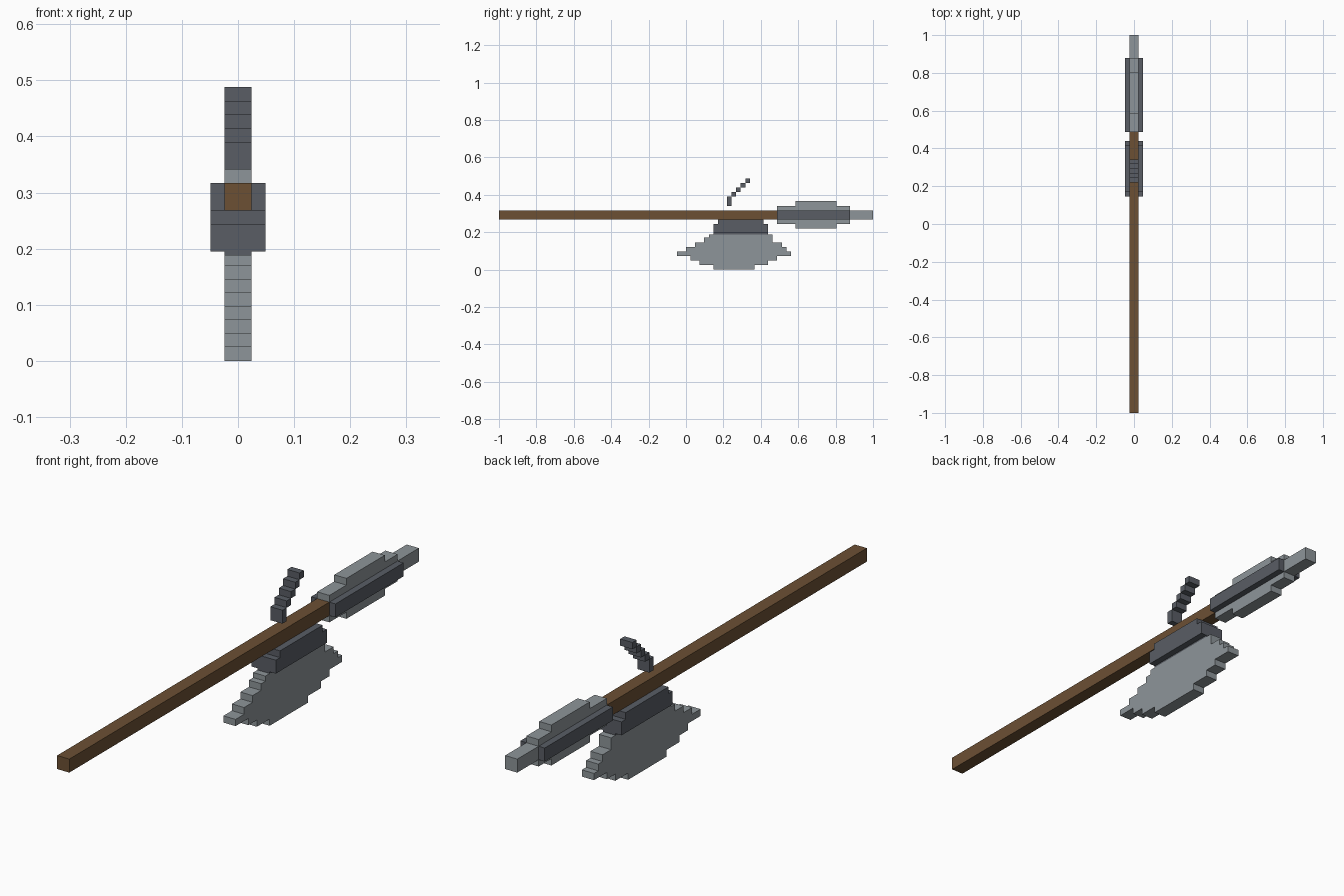
import bpy
import bmesh

U = 1 / 41  # size of one grid cell

if "Cube" in bpy.data.objects:
    bpy.data.objects.remove(bpy.data.objects["Cube"], do_unlink=True)


def material(name, rgb):
    mat = bpy.data.materials.new(name)
    mat.use_nodes = True
    mat.diffuse_color = (*rgb, 1)
    mat.node_tree.nodes["Principled BSDF"].inputs["Base Color"].default_value = (*rgb, 1)
    return mat


WOOD = material("brown wood", (0.15, 0.08, 0.034))
STEEL = material("light steel", (0.27, 0.30, 0.32))
IRON = material("dark iron", (0.10, 0.11, 0.13))


def stepped(name, rows, x0, x1, mat):
    """Extrude a stepped outline along x; rows are (top z, y start, y end), the first holds the base z."""
    low, rows = rows[0], rows[1:]
    front, back = [], []
    for top, y0, y1 in rows:
        front += [(y0, low), (y0, top)]
        back += [(y1, low), (y1, top)]
        low = top
    outline = back + front[::-1]
    bm = bmesh.new()
    face = bm.faces.new([bm.verts.new((x0 * U, y * U, z * U)) for y, z in outline])
    extruded = bmesh.ops.extrude_face_region(bm, geom=[face])["geom"]
    moved = [v for v in extruded if isinstance(v, bmesh.types.BMVert)]
    bmesh.ops.translate(bm, verts=moved, vec=((x1 - x0) * U, 0, 0))
    bmesh.ops.remove_doubles(bm, verts=bm.verts, dist=1e-5)
    bmesh.ops.recalc_face_normals(bm, faces=bm.faces)
    mesh = bpy.data.meshes.new(name)
    bm.to_mesh(mesh)
    bm.free()
    mesh.materials.append(mat)
    obj = bpy.data.objects.new(name, mesh)
    bpy.context.collection.objects.link(obj)
    return obj


# Long square shaft
stepped("shaft", [11, (13, -41, 20)], -1, 1, WOOD)

# Spear point with upper and lower fins
stepped("spear_point",
        [9, (10, 24, 33), (11, 20, 36), (13, 20, 41), (14, 20, 36), (15, 24, 33)],
        -1, 1, STEEL)

# Dark side plates of the spear point
for side, x in (("left", 1), ("right", -2)):
    stepped(side + "_spear_plate", [11, (13, 20, 36)], x, x + 1, IRON)

# Axe blade hanging below the shaft
stepped("axe_blade",
        [0, (1, 6, 15), (2, 3, 18), (3, 1, 20), (4, -2, 23),
         (5, 0, 22), (6, 2, 21), (7, 4, 19), (7.75, 5, 19)],
        -1, 1, STEEL)

# Dark mount joining the blade to the shaft
stepped("blade_neck", [7.75, (8, 6, 18)], -1, 1, IRON)
stepped("blade_mount", [8, (10, 6, 18), (11, 7, 17)], -2, 2, IRON)

# Rising hook above the shaft, one block per step
stepped("hook_base", [14, (16, 9, 10)], -1, 1, IRON)
for i in range(4):
    stepped(f"hook_step_{i + 1}", [16 + i, (17 + i, 10 + i, 11 + i)], -1, 1, IRON)
